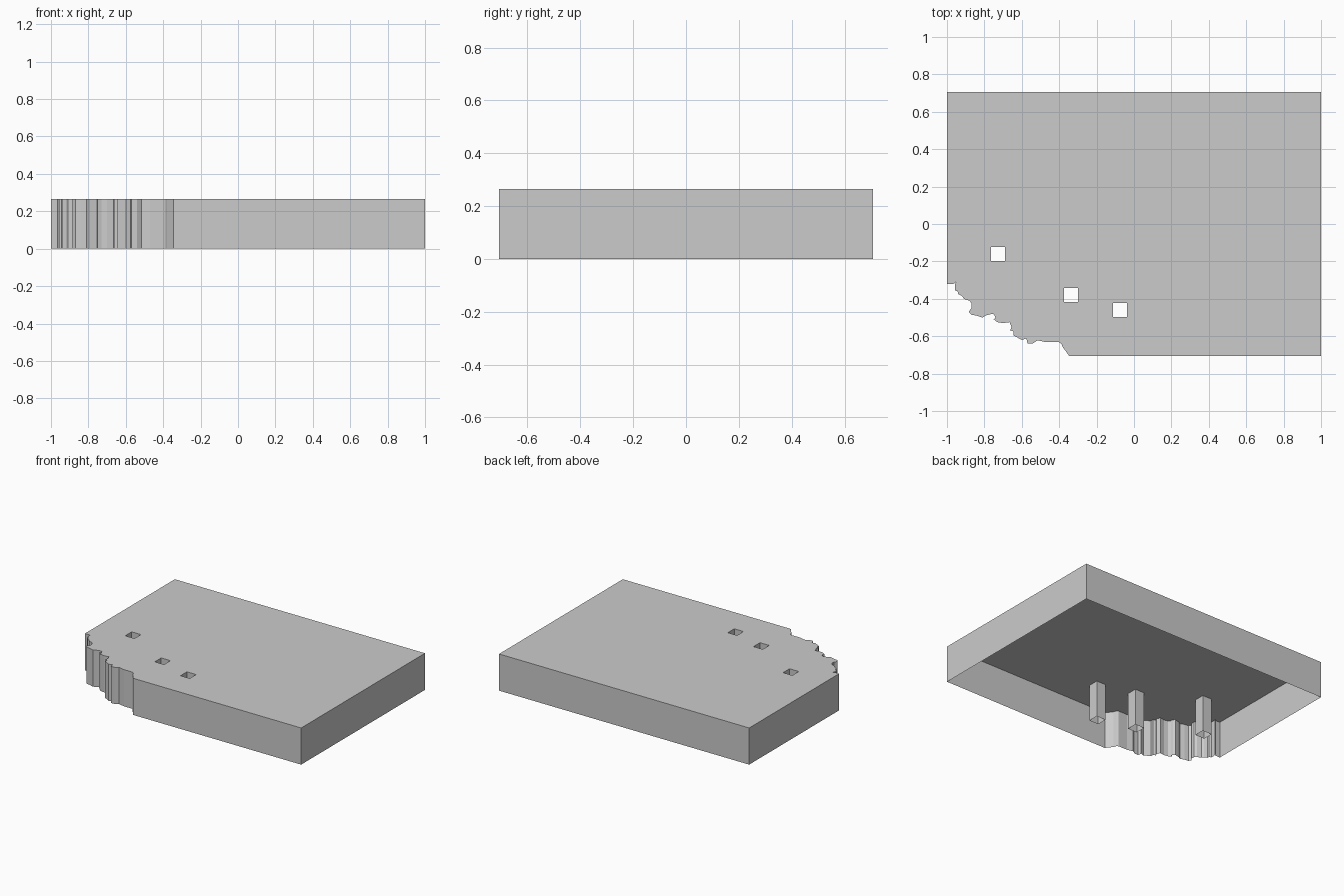
import bpy, bmesh

if "Cube" in bpy.data.objects:
    bpy.data.objects.remove(bpy.data.objects["Cube"])

HEIGHT = 0.265
HX, HY = 1.0, 0.707

# Broken front-left corner, from the left edge to the front edge
broken_edge = [
    (-1, -.32), (-.965, -.32), (-.952, -.31), (-.957, -.325), (-.957, -.355),
    (-.943, -.36), (-.94, -.375), (-.92, -.385), (-.91, -.4), (-.88, -.41),
    (-.868, -.425), (-.868, -.448), (-.884, -.47), (-.87, -.485), (-.84, -.49),
    (-.81, -.50), (-.79, -.488), (-.755, -.48), (-.745, -.49), (-.74, -.505),
    (-.752, -.508), (-.73, -.525), (-.70, -.53), (-.665, -.525), (-.655, -.55),
    (-.662, -.568), (-.643, -.575), (-.645, -.595), (-.60, -.62), (-.575, -.612),
    (-.57, -.638), (-.54, -.638), (-.515, -.622), (-.47, -.632), (-.40, -.632),
    (-.388, -.64), (-.38, -.66), (-.345, -HY),
]
outline = broken_edge + [(HX, -HY), (HX, HY), (-HX, HY)]

# Square through-holes, wound the opposite way to the outline
R = 0.037
hole_centres = [(-.727, -.16), (-.337, -.38), (-.075, -.46)]
holes = [[(x - R, y - R), (x - R, y + R), (x + R, y + R), (x + R, y - R)]
         for x, y in hole_centres]

bm = bmesh.new()
rim_edges = []


def add_wall(loop):
    """Upright wall skin along a closed loop, open below."""
    low = [bm.verts.new((x, y, 0)) for x, y in loop]
    top = [bm.verts.new((x, y, HEIGHT)) for x, y in loop]
    for i in range(len(loop)):
        j = (i + 1) % len(loop)
        bm.faces.new((low[i], low[j], top[j], top[i]))
        rim_edges.append(bm.edges.get((top[i], top[j])))


# Outer walls and hole shafts
for loop in [outline] + holes:
    add_wall(loop)

# Flat top, leaving the holes open
fill = bmesh.ops.triangle_fill(bm, edges=rim_edges, use_beauty=True,
                               use_dissolve=False, normal=(0, 0, 1))
for item in fill["geom"]:
    if isinstance(item, bmesh.types.BMFace):
        item.normal_update()
        if item.normal.z < 0:
            item.normal_flip()

mesh = bpy.data.meshes.new("broken_slab")
bm.to_mesh(mesh)
bm.free()
slab = bpy.data.objects.new("broken_slab", mesh)
bpy.context.collection.objects.link(slab)
